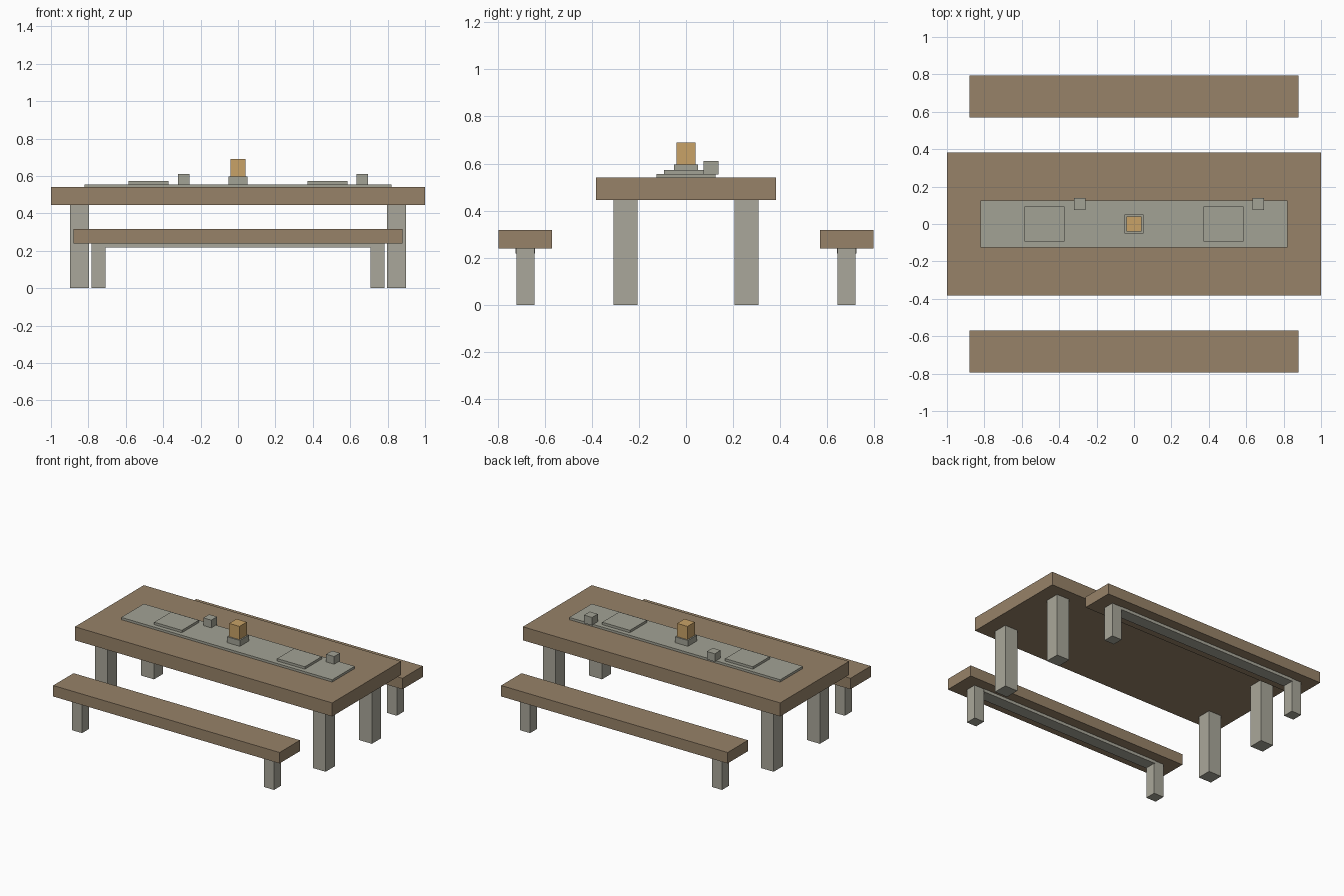
import bpy

if "Cube" in bpy.data.objects:
    bpy.data.objects.remove(bpy.data.objects["Cube"])


def material(name, rgb):
    mat = bpy.data.materials.new(name)
    mat.use_nodes = True
    color = (*rgb, 1)
    mat.diffuse_color = color
    mat.node_tree.nodes["Principled BSDF"].inputs["Base Color"].default_value = color
    return mat


wood = material("brown wood", (0.31, 0.225, 0.14))
leg_grey = material("pale grey", (0.40, 0.39, 0.325))
ware_grey = material("table grey", (0.365, 0.365, 0.30))
wax = material("amber wax", (0.58, 0.36, 0.135))


def box(name, x, y, z_range, size, mat):
    """Box centred on x, y, spanning z_range, with the given width and depth."""
    low, high = z_range
    bpy.ops.mesh.primitive_cube_add(size=1, location=(x, y, (low + high) / 2))
    obj = bpy.context.object
    obj.name = name
    obj.scale = (*size, high - low)
    bpy.ops.object.transform_apply(location=False, rotation=False, scale=True)
    obj.data.materials.append(mat)
    return obj


TOP = 0.54
CLOTH = 0.556
SIDES = ((-1, "right"), (1, "left"))
ENDS = ((-1, "front"), (1, "back"))

# Table
box("table_top", 0, 0, (0.445, TOP), (2, 0.765), wood)
for sx, side in SIDES:
    for sy, end in ENDS:
        box(f"table_leg_{end}_{side}", sx * 0.847, sy * 0.257, (0, 0.445),
            (0.1, 0.102), leg_grey)

# Benches, each with a rail between its legs
for sy, end in ENDS:
    y = sy * 0.682
    box(f"bench_seat_{end}", 0, y, (0.24, 0.317), (1.76, 0.226), wood)
    box(f"bench_rail_{end}", 0, y, (0.219, 0.24), (1.42, 0.084), leg_grey)
    for sx, side in SIDES:
        box(f"bench_leg_{end}_{side}", sx * 0.746, y, (0, 0.24),
            (0.077, 0.077), leg_grey)

# Runner, place settings and cups
box("table_runner", 0, 0, (TOP, CLOTH), (1.64, 0.25), ware_grey)
for (sx, side), cup_x in zip(SIDES, (-0.29, 0.665)):
    box(f"plate_{side}", sx * 0.478, 0, (CLOTH, 0.573), (0.215, 0.188), ware_grey)
    box(f"cup_{side}", cup_x, 0.106, (0.554, 0.61), (0.062, 0.064), ware_grey)

# Candle on its holder
box("candle_holder", 0, 0, (CLOTH, 0.597), (0.1, 0.1), ware_grey)
box("candle", 0, 0, (0.597, 0.69), (0.08, 0.082), wax)
